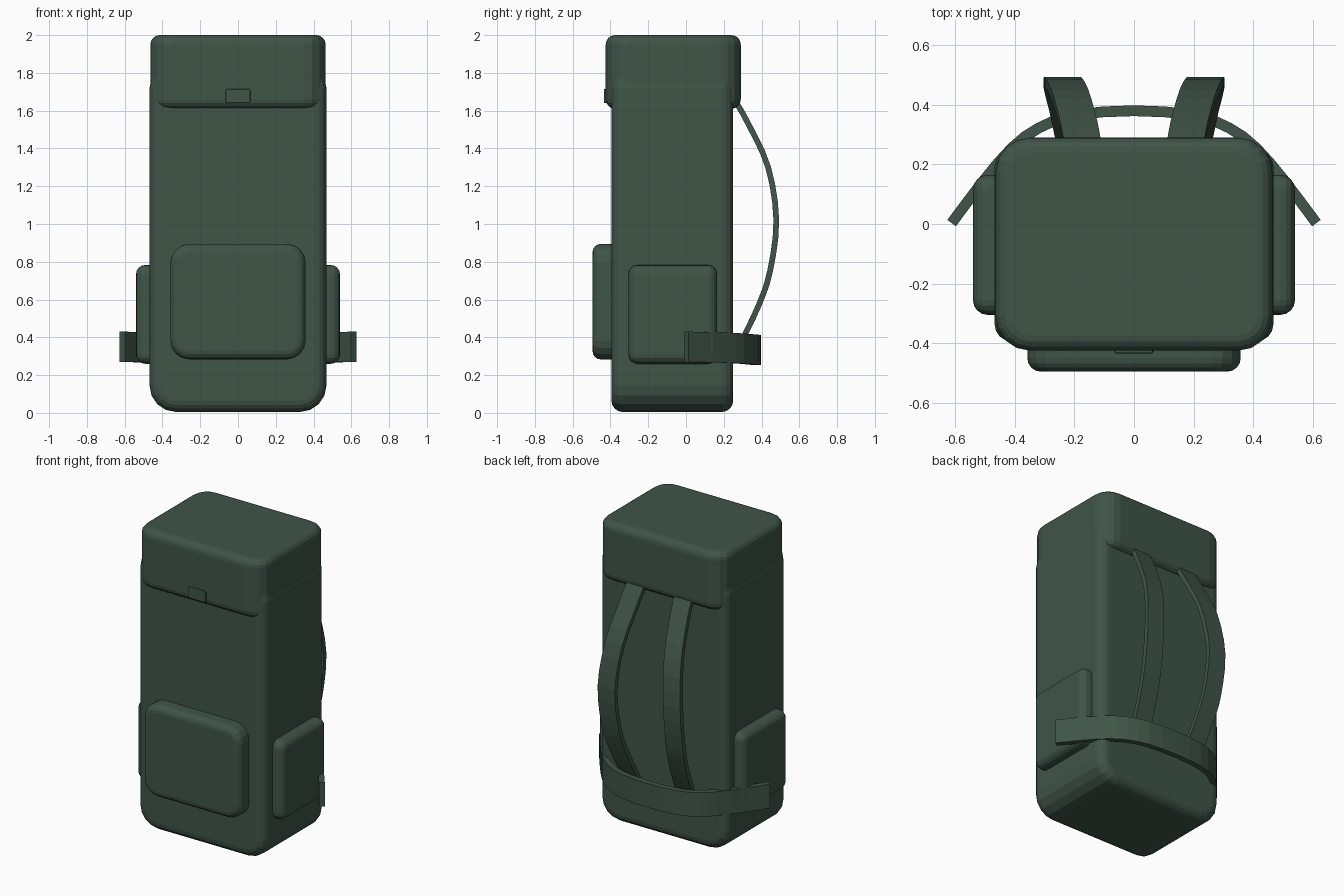
import bpy, bmesh
from mathutils import Vector

if "Cube" in bpy.data.objects:
    bpy.data.objects.remove(bpy.data.objects["Cube"])

green = bpy.data.materials.new("dark green canvas")
green.diffuse_color = (0.05, 0.09, 0.064, 1)
green.use_nodes = True
green.node_tree.nodes["Principled BSDF"].inputs["Base Color"].default_value = green.diffuse_color


def finish(name, bm):
    bmesh.ops.recalc_face_normals(bm, faces=bm.faces[:])
    me = bpy.data.meshes.new(name)
    bm.to_mesh(me)
    bm.free()
    me.materials.append(green)
    ob = bpy.data.objects.new(name, me)
    bpy.context.collection.objects.link(ob)
    return ob


def soft_box(name, lo, hi, axis, corner, rim, seg=4):
    """Box whose edges along `axis` get a wide round and whose two caps get a small one."""
    lo, hi = Vector(lo), Vector(hi)
    bm = bmesh.new()
    bmesh.ops.create_cube(bm, size=1)
    for v in bm.verts:
        v.co = Vector([(lo[i] + hi[i]) / 2 + v.co[i] * (hi[i] - lo[i]) for i in range(3)])
    along = [e for e in bm.edges
             if abs((e.verts[0].co - e.verts[1].co).normalized()[axis]) > 0.9]
    if corner:
        bmesh.ops.bevel(bm, geom=along, offset=corner, segments=seg, profile=0.5,
                        affect='EDGES', clamp_overlap=True)
    bm.normal_update()
    caps = [e for e in bm.edges
            if sum(abs(f.normal[axis]) > 0.9 for f in e.link_faces) == 1]
    bmesh.ops.bevel(bm, geom=caps, offset=rim, segments=seg, profile=0.5,
                    affect='EDGES', clamp_overlap=True)
    return finish(name, bm)


def smooth_path(pts, sub):
    """Catmull-Rom samples through the points."""
    p = [Vector(q) for q in pts]
    p = [2 * p[0] - p[1]] + p + [2 * p[-1] - p[-2]]
    out = []
    for i in range(1, len(p) - 2):
        a, b, c, d = p[i - 1:i + 3]
        for k in range(sub):
            t = k / sub
            out.append(0.5 * (2 * b + (c - a) * t + (2 * a - 5 * b + 4 * c - d) * t * t
                              + (3 * b - a - 3 * c + d) * t ** 3))
    return out + [p[-2]]


def ribbon(name, pts, across, width, thick, sub=3):
    path, bm, rings = smooth_path(pts, sub), bmesh.new(), []
    w = Vector(across) * width / 2
    for i, p in enumerate(path):
        t = path[min(i + 1, len(path) - 1)] - path[max(i - 1, 0)]
        n = t.cross(w).normalized() * thick / 2
        rings.append([bm.verts.new(p + o) for o in (w + n, w - n, -w - n, -w + n)])
    for r, s in zip(rings, rings[1:]):
        for k in range(4):
            bm.faces.new((r[k], r[(k + 1) % 4], s[(k + 1) % 4], s[k]))
    bm.faces.new(rings[0])
    bm.faces.new(rings[-1])
    return finish(name, bm)


# main bag, lid and buckle
soft_box("body", (-0.468, -0.395, 0.005), (0.468, 0.25, 1.86), 1, 0.14, 0.06)
soft_box("lid", (-0.464, -0.425, 1.61), (0.464, 0.29, 2.0), 2, 0.115, 0.05)
soft_box("buckle", (-0.065, -0.435, 1.64), (0.065, -0.39, 1.715), 1, 0.008, 0.006, 2)

# pockets
soft_box("front_pocket", (-0.358, -0.495, 0.283), (0.358, -0.33, 0.895), 1, 0.1, 0.045)
for side, s in (("left", -1), ("right", 1)):
    x = sorted((s * 0.40, s * 0.54))
    soft_box(side + "_pocket", (x[0], -0.305, 0.26), (x[1], 0.165, 0.783), 0, 0.05, 0.05)

    # shoulder straps bow out behind the back
    ribbon(side + "_shoulder_strap",
           [(s * x, y, z) for x, y, z in ((0.17, 0.245, 1.68), (0.185, 0.33, 1.53),
            (0.215, 0.435, 1.3), (0.24, 0.478, 1.02), (0.235, 0.445, 0.75),
            (0.22, 0.385, 0.57), (0.2, 0.29, 0.37))],
           (1, 0, 0), 0.125, 0.03)

# hip belt wraps around the back
half = [(0.612, 0.003, 0.35), (0.505, 0.145, 0.347), (0.41, 0.255, 0.343),
        (0.32, 0.322, 0.338), (0.2, 0.365, 0.334)]
ribbon("hip_belt", [(-x, y, z) for x, y, z in half] + [(0, 0.38, 0.333)] + half[::-1],
       (0, 0, 1), 0.16, 0.036, 2)
